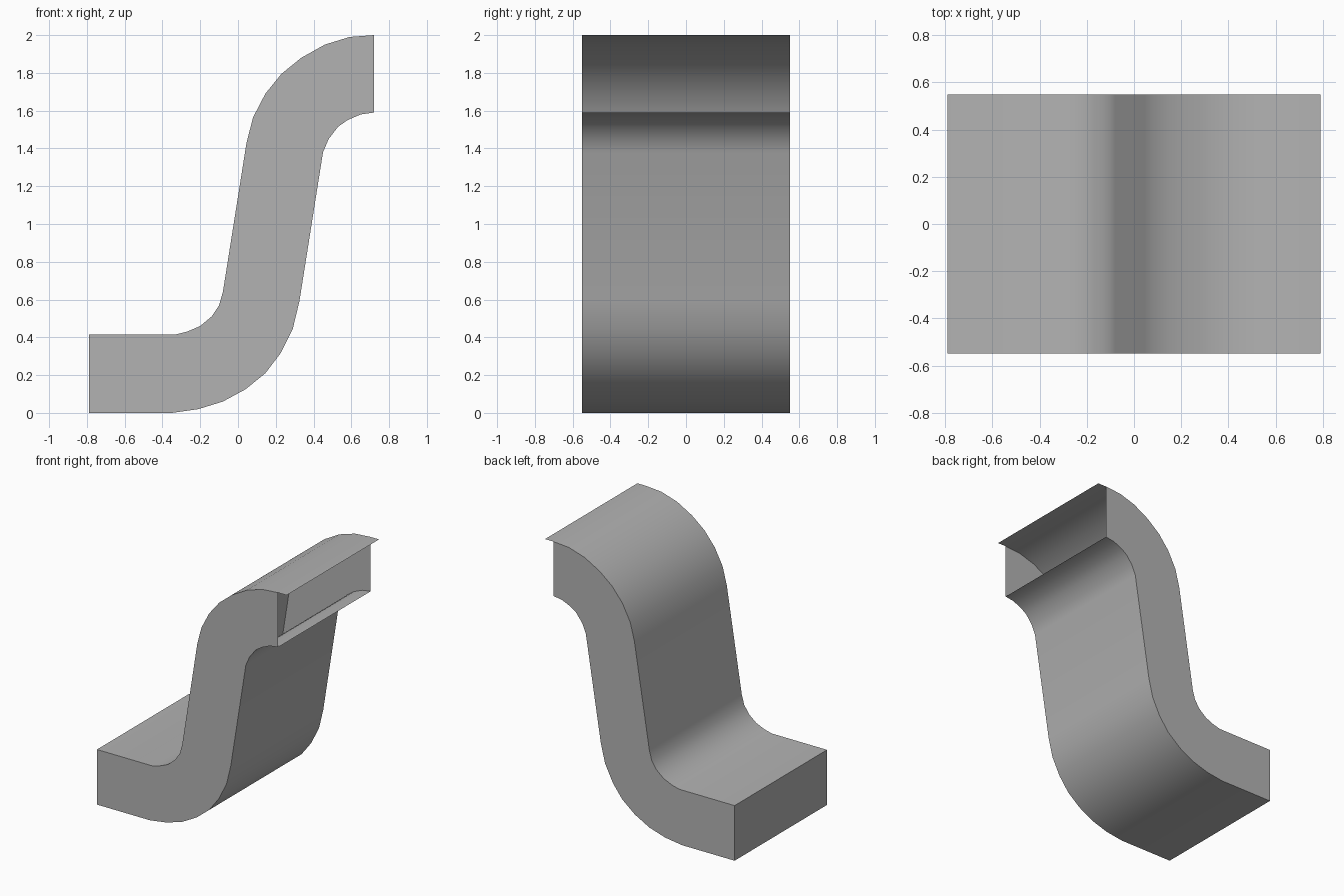
import bpy
import bmesh
import math

cube = bpy.data.objects.get("Cube")
if cube:
    bpy.data.objects.remove(cube, do_unlink=True)

HALF_DEPTH = 0.55

# Underside of the S-shaped duct, from the closed foot to the open mouth
underside = [(-.79, 0), (-.35, 0), (-.21, .02), (-.08, .06), (.04, .125),
             (.145, .21), (.225, .315), (.29, .445), (.325, .59),
             (.45, 1.38), (.48, 1.45), (.53, 1.515), (.58, 1.55),
             (.65, 1.58), (.72, 1.59)]

# Upper side, ending in a thin lip that overhangs the mouth
upper_side = [(-.79, .415), (-.33, .415), (-.27, .43), (-.2, .46),
              (-.14, .51), (-.1, .57), (-.08, .64), (.045, 1.43),
              (.08, 1.565), (.145, 1.69), (.23, 1.795), (.335, 1.88),
              (.46, 1.95), (.59, 1.99), (.72, 2), (.79, 2)]

grey = bpy.data.materials.new("plain grey")
grey.use_nodes = True
colour = (.45, .45, .45, 1)
grey.diffuse_color = colour
grey.node_tree.nodes["Principled BSDF"].inputs["Base Color"].default_value = colour


def build_duct(name, lower, upper, material):
    """Hollow shell: walls front and back, sheets between, mouth left open."""
    outline = lower + upper[::-1]
    lip = len(lower)
    bm = bmesh.new()
    front = [bm.verts.new((x, -HALF_DEPTH, z)) for x, z in outline]
    back = [bm.verts.new((x, HALF_DEPTH, z)) for x, z in outline]

    # Curved sheets and the end cap of the foot
    for i in range(len(outline)):
        j = (i + 1) % len(outline)
        if j != lip:
            face = bm.faces.new((front[j], front[i], back[i], back[j]))
            face.smooth = True

    # Side walls stop short of the lip
    bm.faces.new(front[:lip] + front[lip + 1:])
    bm.faces.new((back[:lip] + back[lip + 1:])[::-1])

    mesh = bpy.data.meshes.new(name)
    bm.to_mesh(mesh)
    bm.free()
    mesh.materials.append(material)
    obj = bpy.data.objects.new(name, mesh)
    bpy.context.collection.objects.link(obj)
    return obj


duct = build_duct("curved_duct", underside, upper_side, grey)
bpy.ops.object.select_all(action='DESELECT')
duct.select_set(True)
bpy.context.view_layer.objects.active = duct
bpy.ops.object.shade_smooth_by_angle(angle=math.radians(30))
